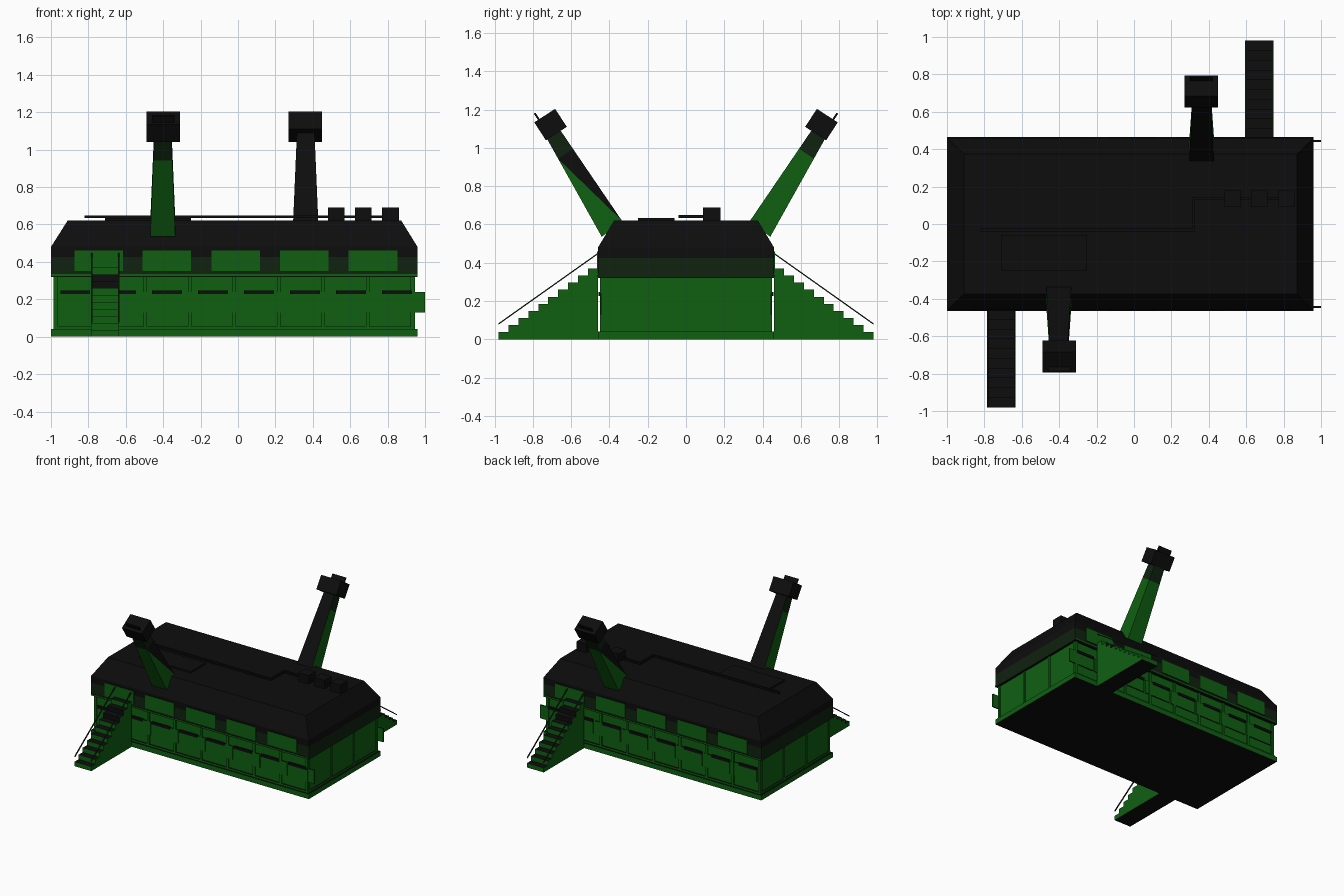
import bpy, bmesh, math
from mathutils import Matrix, Vector

if "Cube" in bpy.data.objects:
    bpy.data.objects.remove(bpy.data.objects["Cube"])


def material(name, rgb):
    m = bpy.data.materials.new(name)
    m.diffuse_color = (*rgb, 1)
    m.use_nodes = True
    m.node_tree.nodes["Principled BSDF"].inputs["Base Color"].default_value = m.diffuse_color
    return m


MATS = [material("black", (0.004, 0.004, 0.004)),
        material("green", (0.005, 0.115, 0.006)),
        material("dark green", (0.005, 0.016, 0.005))]
BLACK, GREEN, DARK = 0, 1, 2
SPIN = (Matrix.Translation((-0.02, 0, 0)) @ Matrix.Rotation(math.pi, 4, 'Z')
        @ Matrix.Translation((0.02, 0, 0)))


def finish(name, bm, rule):
    """Turn a bmesh into an object, colouring faces by a rule."""
    bmesh.ops.recalc_face_normals(bm, faces=bm.faces)
    bm.normal_update()
    for f in bm.faces:
        f.material_index = rule(f) if callable(rule) else rule
    me = bpy.data.meshes.new(name)
    bm.to_mesh(me)
    bm.free()
    for m in MATS:
        me.materials.append(m)
    ob = bpy.data.objects.new(name, me)
    bpy.context.collection.objects.link(ob)
    return ob


def topped(f):
    return BLACK if abs(f.normal.z) > 0.5 else GREEN


def add_box(bm, x0, x1, y0, y1, z0, z1):
    mat = (Matrix.Translation(((x0 + x1) / 2, (y0 + y1) / 2, (z0 + z1) / 2))
           @ Matrix.Diagonal((x1 - x0, y1 - y0, z1 - z0, 1)))
    bmesh.ops.create_cube(bm, size=1, matrix=mat)


def boxes(name, dims, rule):
    bm = bmesh.new()
    for d in dims:
        add_box(bm, *d)
    return finish(name, bm, rule)


def both_sides(dims):
    """Repeat front boxes on the back wall."""
    return dims + [(a, b, -d, -c, e, f) for a, b, c, d, e, f in dims]


def loft(name, rings, rule):
    """Skin rings of four points, with end caps."""
    bm = bmesh.new()
    vs = [[bm.verts.new(p) for p in r] for r in rings]
    for a, b in zip(vs, vs[1:]):
        for i in range(4):
            j = (i + 1) % 4
            bm.faces.new((a[i], a[j], b[j], b[i]))
    bm.faces.new(vs[0])
    bm.faces.new(vs[-1])
    return finish(name, bm, rule)


def spun_copy(ob):
    c = ob.copy()
    c.name = "back_" + ob.name
    c.matrix_world = SPIN @ ob.matrix_world
    bpy.context.collection.objects.link(c)


# Base slab and walls
boxes("base", [(-1, 0.96, -0.46, 0.46, 0, 0.04)], topped)
boxes("walls", [(-0.98, 0.94, -0.44, 0.44, 0.04, 0.33)], topped)

# Wall posts on the long sides and ends
posts = both_sides([(x - 0.01, x + 0.01, -0.449, -0.44, 0.04, 0.32)
                    for x in [-0.972 + 0.238 * i for i in range(9)]])
for x in (-0.98, 0.94):
    posts += [(x - 0.007, x + 0.007, y - 0.01, y + 0.01, 0.04, 0.32)
              for y in (-0.435, -0.145, 0.145, 0.435)]
boxes("wall_posts", posts, topped)
boxes("wall_sill", [(-0.985, 0.945, -0.45, 0.45, 0.04, 0.055)], topped)

# Windows with dark hoods; the last one runs past the wall end
starts = [-0.95 + 0.2457 * i for i in range(8)]
boxes("windows", both_sides([(x, x + 0.23, -0.448, -0.439, 0.13, 0.24) for x in starts]), topped)
boxes("window_hoods", both_sides([(x, x + 0.16, -0.456, -0.44, 0.227, 0.247) for x in starts]), BLACK)


# Roof: lower band, upper band and chamfered cap
def ring(x0, x1, y, z):
    return [(x0, -y, z), (x1, -y, z), (x1, y, z), (x0, y, z)]


loft("roof", [ring(-1, 0.96, 0.46, 0.32), ring(-1, 0.96, 0.46, 0.425),
              ring(-1, 0.96, 0.46, 0.48), ring(-0.91, 0.872, 0.375, 0.622)],
     lambda f: DARK if abs(f.normal.z) < 0.1 and f.calc_center_median().z < 0.42 else BLACK)
boxes("eave_trim", both_sides([(-1, 0.96, -0.464, -0.46, 0.325, 0.336)]), topped)
boxes("upper_panels", both_sides([(x, x + 0.26, -0.466, -0.459, 0.35, 0.46)
                                  for x in (-0.875, -0.51, -0.143, 0.224, 0.592)]), topped)

# Roof fittings
boxes("chimneys", [(x, x + 0.09, 0.09, 0.18, 0.61, 0.69) for x in (0.48, 0.625, 0.77)], BLACK)
boxes("roof_hatch", [(-0.71, -0.25, -0.25, -0.06, 0.62, 0.634)], BLACK)
boxes("roof_pipe", [(-0.82, 0.325, -0.04, -0.025, 0.634, 0.649),
                    (0.31, 0.325, -0.025, 0.14, 0.634, 0.649),
                    (0.31, 0.80, 0.13, 0.145, 0.634, 0.649)], BLACK)

# Stairs: solid stepped profile pushed sideways
N, RUN, RISE = 10, 0.052, 0.037
profile = [(-0.98, 0)]
for i in range(N):
    profile += [(-0.98 + i * RUN, (i + 1) * RISE), (-0.98 + (i + 1) * RUN, (i + 1) * RISE)]
profile.append((-0.98 + N * RUN, 0))
bm = bmesh.new()
side = bm.faces.new([bm.verts.new((-0.785, y, z)) for y, z in profile])
ext = bmesh.ops.extrude_face_region(bm, geom=[side], use_keep_orig=True)
bmesh.ops.translate(bm, vec=(0.15, 0, 0), verts=[v for v in ext["geom"] if isinstance(v, bmesh.types.BMVert)])


def stair_rule(f):
    riser = abs(f.normal.y) > 0.5 and 0.25 < f.calc_center_median().z < 0.34
    return BLACK if riser else topped(f)


spun_copy(finish("stairs", bm, stair_rule))


# Thin handrails
def rail(x):
    w = 0.004
    return [[(x + a, y, z + b) for a, b in ((-w, -w), (w, -w), (w, w), (-w, w))]
            for y, z in ((-0.98, 0.08), (-0.455, 0.452))]


for label, x in (("left", -0.783), ("right", -0.637)):
    spun_copy(loft(label + "_handrail", rail(x), DARK))

# Leaning mast, tapered, with green underside
low0, low1 = Vector((0, -0.44, 0.535)), Vector((0, -0.725, 1.045))
up0, up1 = Vector((0, -0.335, 0.62)), Vector((0, -0.655, 1.09))
bm = bmesh.new()
rings = []
for t in (0, 0.8, 1):
    w = Vector((0.067 - 0.02 * t, 0, 0))
    c = Vector((-0.402, 0, 0))
    lo, up = low0.lerp(low1, t) + c, up0.lerp(up1, t) + c
    rings.append([bm.verts.new(p) for p in (lo - w, lo + w, up + w, up - w)])
for a, b in zip(rings, rings[1:]):
    for i in (0, 2, 3):
        j = (i + 1) % 4
        bm.faces.new((a[i], a[j], b[j], b[i]))
    bm.faces.new((a[1], a[2], b[1]))
    bm.faces.new((a[2], b[2], b[1]))
bm.faces.new(rings[0])
bm.faces.new(rings[-1])


def mast_rule(f):
    c = f.calc_center_median()
    if f.normal.z > 0.3:
        return BLACK
    if c.z > 0.93:
        return DARK
    # The right side is split: only its lower triangle is green
    if f.normal.x > 0.5 and sum(v.co.z > 0.9 for v in f.verts) > 1:
        return BLACK
    return GREEN


spun_copy(finish("mast", bm, mast_rule))

# Mast head with a thin plate on top
tilt = Matrix.Translation((-0.40, -0.708, 1.122)) @ Matrix.Rotation(math.radians(33), 4, 'X')
head = boxes("mast_head", [(-0.09, 0.09, -0.065, 0.065, -0.056, 0.056)], BLACK)
plate = boxes("head_plate", [(-0.06, 0.06, -0.042, -0.032, 0.05, 0.095)], BLACK)
for ob in (head, plate):
    ob.matrix_world = tilt
    spun_copy(ob)
